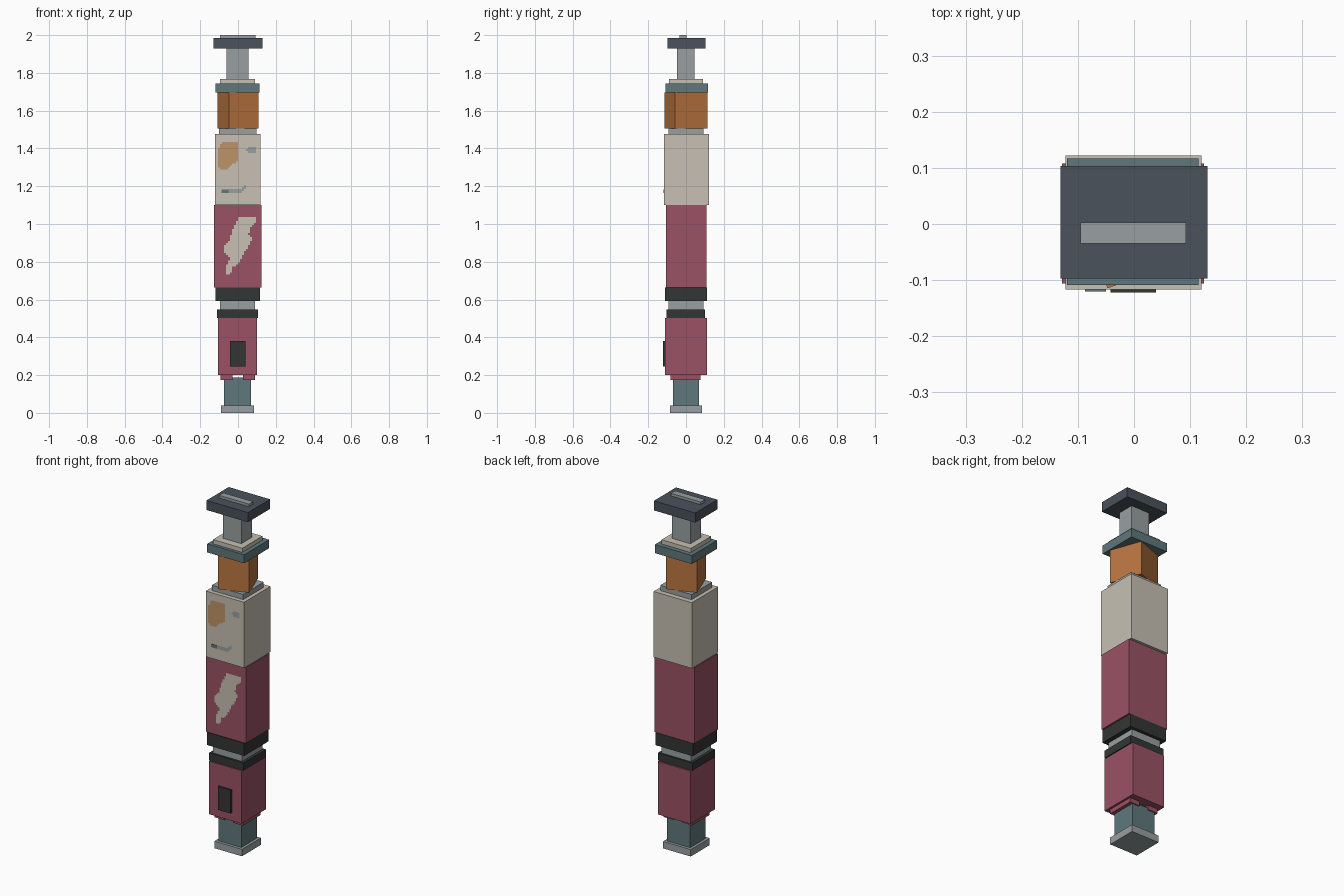
import bpy
import bmesh
import math

old = bpy.data.objects.get("Cube")
if old:
    bpy.data.objects.remove(old, do_unlink=True)


def material(name, rgb):
    # 0-255 sRGB to linear
    lin = [((c / 255 + 0.055) / 1.055) ** 2.4 for c in rgb]
    m = bpy.data.materials.new(name)
    m.use_nodes = True
    m.diffuse_color = (*lin, 1)
    m.node_tree.nodes["Principled BSDF"].inputs["Base Color"].default_value = (*lin, 1)
    return m


RED = material("raspberry red", (155, 82, 101))
CREAM = material("cream", (199, 192, 179))
ORANGE = material("burnt orange", (184, 116, 64))
TAN = material("faded orange", (190, 148, 104))
TEAL = material("grey teal", (96, 120, 124))
GREY = material("light grey", (152, 160, 161))
SLATE = material("dark slate", (74, 82, 91))
BLACK = material("charcoal", (52, 53, 53))


def add(name, bm, mat):
    mesh = bpy.data.meshes.new(name)
    bm.to_mesh(mesh)
    bm.free()
    mesh.materials.append(mat)
    obj = bpy.data.objects.new(name, mesh)
    bpy.context.collection.objects.link(obj)
    return obj


def box(name, mat, x, y, z, turn=0):
    """Box from (min, max) ranges, optionally turned about z."""
    bm = bmesh.new()
    bmesh.ops.create_cube(bm, size=1)
    for v in bm.verts:
        v.co = [(a + b) / 2 + c * (b - a) for c, (a, b) in zip(v.co, (x, y, z))]
    obj = add(name, bm, mat)
    obj.rotation_euler.z = math.radians(turn)
    return obj


def pixel_decal(name, mat, outline, y, step=0.0105):
    """Flat painted shape on the front, stepped into pixel rows."""
    bm = bmesh.new()
    low = min(p[1] for p in outline)
    rows = max(1, round((max(p[1] for p in outline) - low) / step))
    for r in range(rows):
        z0 = low + r * step
        mid = z0 + step / 2
        hits = []
        for (xa, za), (xb, zb) in zip(outline, outline[1:] + outline[:1]):
            if (za > mid) != (zb > mid):
                hits.append(xa + (mid - za) * (xb - xa) / (zb - za))
        hits = [round(h / step) * step for h in sorted(hits)]
        for a, b in zip(hits[::2], hits[1::2]):
            if b > a:
                corners = ((a, z0), (b, z0), (b, z0 + step), (a, z0 + step))
                bm.faces.new([bm.verts.new((cx, y, cz)) for cx, cz in corners])
    bmesh.ops.remove_doubles(bm, verts=bm.verts, dist=0.0001)
    return add(name, bm, mat)


# Foot and lower stem
box("foot", GREY, (-.09, .085), (-.086, .086), (0, .04))
box("lower_stem", TEAL, (-.075, .07), (-.07, .07), (.04, .187))

# Split collar under the handle
for side, x in (("right", (-.093, -.03)), ("left", (.026, .089))):
    box("collar_" + side, RED, x, (-.082, .076), (.175, .2))

# Handle with button
box("handle", RED, (-.106, .101), (-.111, .111), (.2, .503))
box("button", BLACK, (-.042, .039), (-.122, -.1), (.246, .38))
box("handle_ring", BLACK, (-.111, .107), (-.104, .101), (.503, .547))
box("handle_neck", GREY, (-.095, .091), (-.092, .092), (.547, .592))

# Main body
box("body_ring", BLACK, (-.12, .116), (-.11, .11), (.592, .665))
box("lower_body", RED, (-.128, .125), (-.106, .108), (.665, 1.1))
box("upper_body", CREAM, (-.122, .12), (-.117, .122), (1.1, 1.476))

# Turned block and upper neck
box("body_neck", GREY, (-.1, .098), (-.093, .093), (1.476, 1.506))
box("turned_block", ORANGE, (-.0835, .0835), (-.0915, .0915), (1.506, 1.695), turn=20)
box("upper_plate", TEAL, (-.119, .115), (-.109, .117), (1.695, 1.744))
box("plate_step", CREAM, (-.095, .091), (-.091, .091), (1.744, 1.768))
box("upper_stem", GREY, (-.06, .055), (-.048, .046), (1.768, 1.93))

# Cap
box("cap", SLATE, (-.131, .131), (-.097, .103), (1.93, 1.985))
box("cap_bar", GREY, (-.095, .093), (-.035, .003), (1.985, 2))

# Painted marks
bolt = [(.01, 1.04), (.1, 1.04), (.097, 1.013), (.062, .976), (.056, .944),
        (.072, .93), (.067, .9), (.04, .859), (.02, .822), (0, .79), (-.03, .769),
        (-.038, .732), (-.068, .732), (-.066, .769), (-.05, .79), (-.045, .822),
        (-.077, .854), (-.072, .88), (-.045, .917), (-.034, .954), (-.013, 1.002)]
pixel_decal("lightning_mark", CREAM, bolt, -.1085)
patch = [(-.103, 1.4), (-.082, 1.432), (-.005, 1.432), (-.004, 1.33),
         (-.024, 1.32), (-.055, 1.288), (-.088, 1.288), (-.105, 1.305)]
pixel_decal("orange_mark", TAN, patch, -.1195)
dot = [(.072 + .028 * math.cos(a * math.pi / 6), 1.395 + .018 * math.sin(a * math.pi / 6))
       for a in range(12)]
pixel_decal("grey_mark", GREY, dot, -.1195)
stroke = [(-.05, 1.165), (.02, 1.165), (.042, 1.187), (.042, 1.207), (.02, 1.186), (-.05, 1.186)]
pixel_decal("grey_stroke", GREY, stroke, -.1195)
box("teal_stroke", TEAL, (-.087, -.05), (-.12, -.115), (1.165, 1.183))
